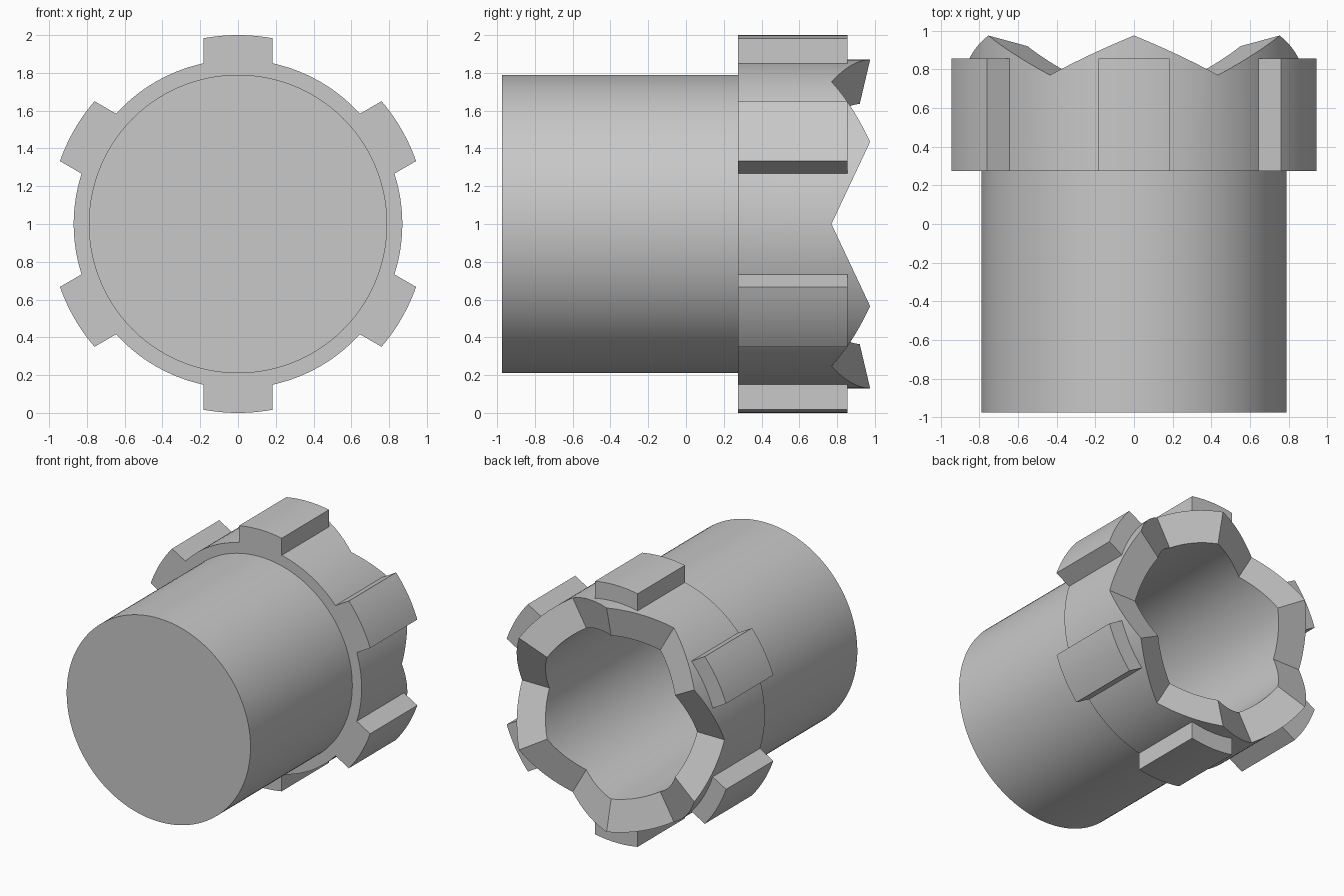
import bpy, bmesh, math

cube = bpy.data.objects.get("Cube")
if cube:
    bpy.data.objects.remove(cube, do_unlink=True)

SEGMENTS = 144
TEETH = 6
STEP = math.tau / TEETH
FRONT, COLLAR, LUG_END, VALLEY, FLOOR = -0.975, 0.275, 0.855, 0.77, -0.82
SHAFT_R, COLLAR_R, BORE_R, LUG_R = 0.79, 0.87, 0.635, 1.0
TOOTH_SLOPE = 0.471

grey = bpy.data.materials.new("plain_grey")
grey.use_nodes = True
colour = (0.58, 0.58, 0.58, 1)
grey.diffuse_color = colour
grey.node_tree.nodes["Principled BSDF"].inputs["Base Color"].default_value = colour


def polar(r, angle, y):
    """Point around the lengthwise axis, which lies along y at height 1."""
    return (r * math.cos(angle), y, 1 + r * math.sin(angle))


def crown(r, angle):
    """Flat tooth flanks rising from radial valleys to radial ridges."""
    a = angle % STEP
    return VALLEY + TOOTH_SLOPE * r * math.sin(min(a, STEP - a))


def finish(bm, name):
    bmesh.ops.recalc_face_normals(bm, faces=bm.faces)
    mesh = bpy.data.meshes.new(name)
    bm.to_mesh(mesh)
    bm.free()
    mesh.materials.append(grey)
    obj = bpy.data.objects.new(name, mesh)
    bpy.context.collection.objects.link(obj)
    bpy.ops.object.select_all(action='DESELECT')
    obj.select_set(True)
    bpy.context.view_layer.objects.active = obj
    bpy.ops.object.shade_smooth_by_angle(angle=math.radians(25))
    return obj


# Hollow shaft with stepped collar and toothed rim, turned as one piece
profile = [(SHAFT_R, FRONT), (SHAFT_R, COLLAR), (COLLAR_R, COLLAR),
           (COLLAR_R, None), (BORE_R, None), (BORE_R, FLOOR)]
bm = bmesh.new()
rings = []
for r, y in profile:
    ring = []
    for i in range(SEGMENTS):
        a = math.tau * i / SEGMENTS
        ring.append(bm.verts.new(polar(r, a, crown(r, a) if y is None else y)))
    rings.append(ring)
for lower, upper in zip(rings, rings[1:]):
    for i in range(SEGMENTS):
        j = (i + 1) % SEGMENTS
        bm.faces.new((lower[i], lower[j], upper[j], upper[i]))
bm.faces.new(rings[0])
bm.faces.new(rings[-1])
finish(bm, "toothed_socket_body")

# Raised lugs around the collar, one behind each tooth
half_angle = math.asin(0.183 / LUG_R)
ARC = 10
for n in range(TEETH):
    mid = (n + 0.5) * STEP
    bm = bmesh.new()
    inner = math.hypot(0.183, 0.84)
    spread = math.atan2(0.183, 0.84)
    outline = [(inner, mid - spread)]
    outline += [(LUG_R, mid + half_angle * (2 * i / ARC - 1)) for i in range(ARC + 1)]
    outline += [(inner, mid + spread)]
    face = bm.faces.new([bm.verts.new(polar(r, a, COLLAR)) for r, a in outline])
    ext = bmesh.ops.extrude_face_region(bm, geom=[face], use_keep_orig=True)
    moved = [v for v in ext["geom"] if isinstance(v, bmesh.types.BMVert)]
    bmesh.ops.translate(bm, verts=moved, vec=(0, LUG_END - COLLAR, 0))
    finish(bm, f"collar_lug_{n + 1}")
